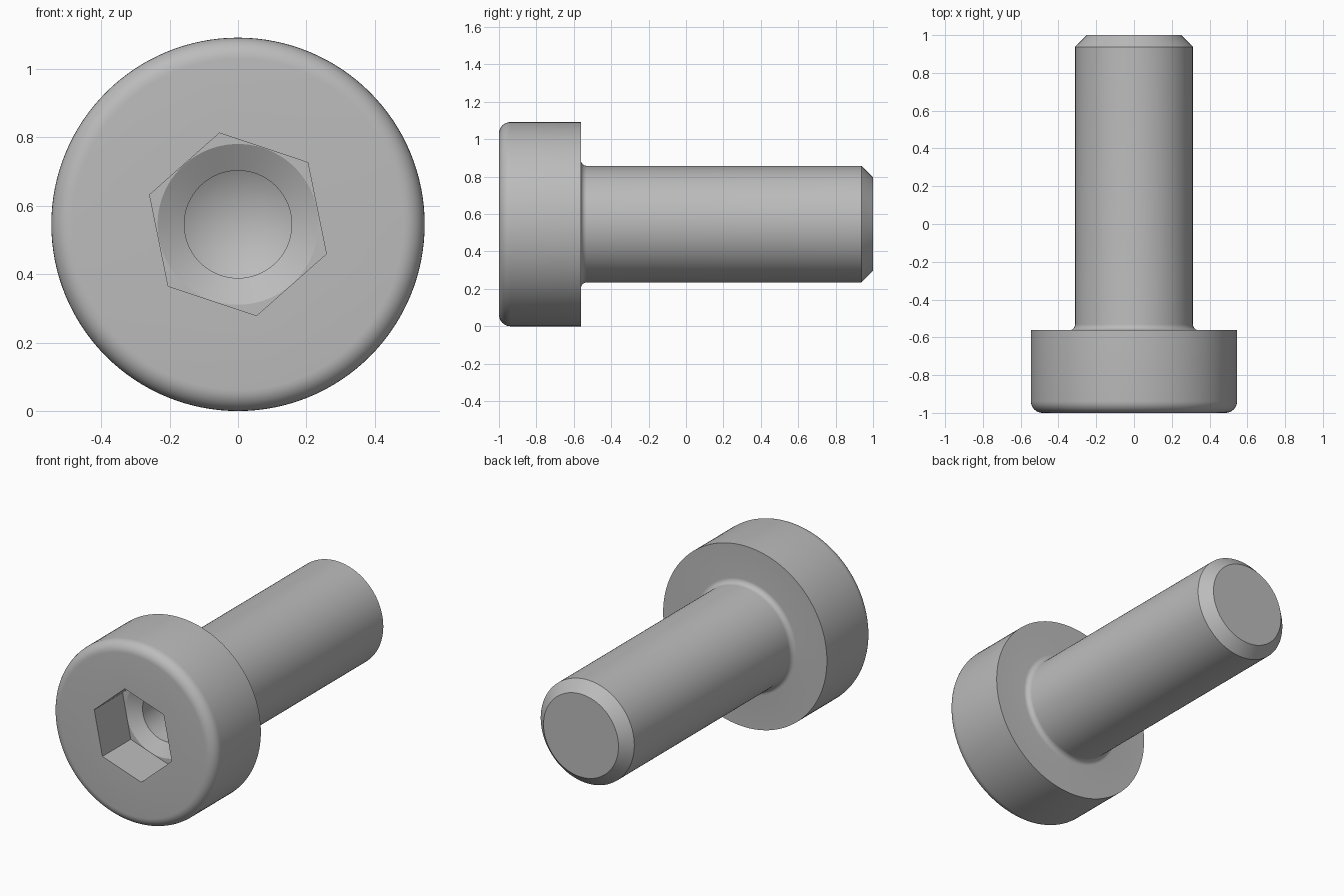
import bpy
import bmesh
from math import sin, cos, pi, radians
from mathutils import Vector

if "Cube" in bpy.data.objects:
    bpy.data.objects.remove(bpy.data.objects["Cube"], do_unlink=True)

HEAD_R, SHANK_R = 0.546, 0.312
FRONT, HEAD_BACK, TIP = -1.0, -0.562, 1.0
SOCKET_R, SOCKET_DEPTH, PILOT_R = 0.2725, 0.27, 0.157
AXIS = Vector((0, 0, HEAD_R))

steel = bpy.data.materials.new("grey steel")
steel.diffuse_color = (0.5, 0.5, 0.5, 1)
steel.use_nodes = True
steel.node_tree.nodes["Principled BSDF"].inputs["Base Color"].default_value = (0.5, 0.5, 0.5, 1)


def finish(name, bm):
    bmesh.ops.remove_doubles(bm, verts=bm.verts, dist=0.0001)
    bmesh.ops.recalc_face_normals(bm, faces=bm.faces)
    mesh = bpy.data.meshes.new(name)
    bm.to_mesh(mesh)
    bm.free()
    mesh.materials.append(steel)
    obj = bpy.data.objects.new(name, mesh)
    obj.location = AXIS
    bpy.context.collection.objects.link(obj)
    return obj


def lathe(name, profile, steps=128):
    """Spin (radius, y) points around the y axis."""
    bm = bmesh.new()
    verts = [bm.verts.new((r, y, 0)) for r, y in profile]
    edges = [bm.edges.new(pair) for pair in zip(verts, verts[1:])]
    bmesh.ops.spin(bm, geom=verts + edges, cent=(0, 0, 0), axis=(0, 1, 0),
                   angle=2 * pi, steps=steps)
    return finish(name, bm)


def arc(r, y, radius, start, end, steps=8):
    angles = [radians(start + (end - start) * i / steps) for i in range(steps + 1)]
    return [(r + radius * cos(a), y + radius * sin(a)) for a in angles]


# Head with rounded rim, neck fillet, shank and chamfered tip
rim, neck, chamfer = 0.062, 0.031, 0.062
screw = lathe("socket_head_screw",
              [(0, FRONT)]
              + arc(HEAD_R - rim, FRONT + rim, rim, -90, 0)
              + [(HEAD_R, HEAD_BACK)]
              + arc(SHANK_R + neck, HEAD_BACK + neck, neck, 270, 180)
              + [(SHANK_R, TIP - chamfer), (SHANK_R - chamfer, TIP), (0, TIP)])

# Hexagonal socket cutter
bm = bmesh.new()
ring = [bm.verts.new((SOCKET_R * cos(a), FRONT - 0.1, SOCKET_R * sin(a)))
        for a in (radians(41.5 + 60 * i) for i in range(6))]
base = bm.faces.new(ring)
ext = bmesh.ops.extrude_face_region(bm, geom=[base])["geom"]
bmesh.ops.translate(bm, vec=(0, 0.1 + SOCKET_DEPTH, 0),
                    verts=[v for v in ext if isinstance(v, bmesh.types.BMVert)])
socket_cutter = finish("socket_cutter", bm)

# Countersunk pilot hole cutter with conical bottom
floor = FRONT + SOCKET_DEPTH
pilot_cutter = lathe("pilot_cutter",
                     [(0, floor - 0.1), (0.235, floor - 0.1), (0.235, floor),
                      (PILOT_R, floor + 0.045), (PILOT_R, FRONT + 0.515),
                      (0, FRONT + 0.605)])

# Cut the recesses
bpy.ops.object.select_all(action='DESELECT')
bpy.context.view_layer.objects.active = screw
screw.select_set(True)
for cutter in (socket_cutter, pilot_cutter):
    cutter.hide_render = True
    mod = screw.modifiers.new(cutter.name, 'BOOLEAN')
    mod.operation = 'DIFFERENCE'
    mod.solver = 'EXACT'
    mod.object = cutter
    bpy.ops.object.modifier_apply(modifier=mod.name)
    bpy.data.objects.remove(cutter, do_unlink=True)

bpy.ops.object.shade_smooth_by_angle(angle=radians(25))
